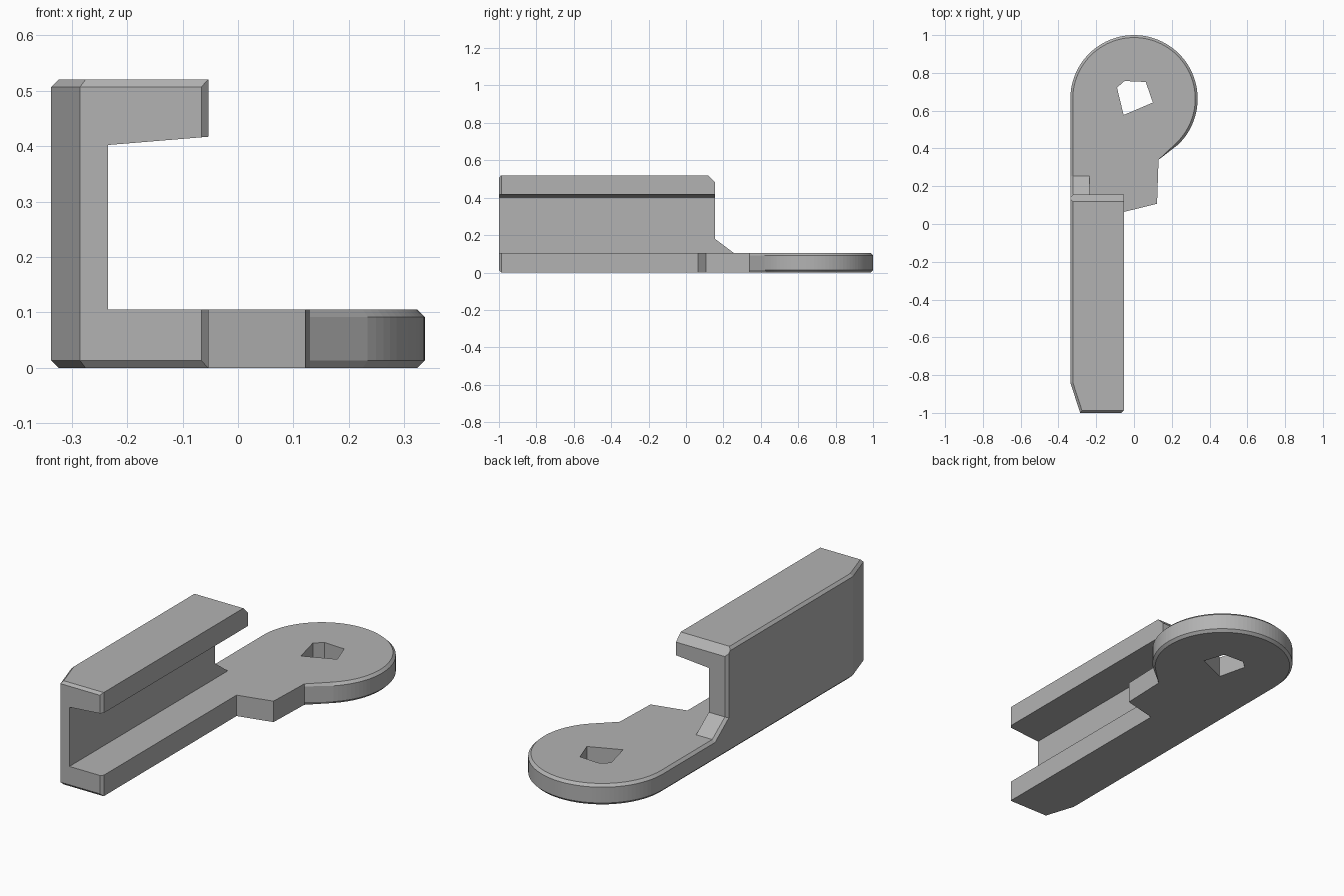
import bpy, bmesh, math
from mathutils import Vector

if "Cube" in bpy.data.objects:
    bpy.data.objects.remove(bpy.data.objects["Cube"])

grey = bpy.data.materials.new("grey")
grey.diffuse_color = (0.45, 0.45, 0.45, 1)
grey.use_nodes = True
grey.node_tree.nodes["Principled BSDF"].inputs["Base Color"].default_value = grey.diffuse_color


def cut(bm, point, normal):
    """Slice off everything on the normal side of a plane and cap the opening."""
    geom = bm.verts[:] + bm.edges[:] + bm.faces[:]
    bmesh.ops.bisect_plane(bm, geom=geom, plane_co=point, plane_no=Vector(normal).normalized(),
                           clear_outer=True, dist=1e-6)
    bmesh.ops.holes_fill(bm, edges=[e for e in bm.edges if e.is_boundary], sides=0)


def loft(rings):
    """Skin equal-length rings of points and cap both ends."""
    bm = bmesh.new()
    rows = [[bm.verts.new(p) for p in ring] for ring in rings]
    n = len(rows[0])
    for a, b in zip(rows, rows[1:]):
        for i in range(n):
            j = (i + 1) % n
            bm.faces.new((a[i], a[j], b[j], b[i]))
    bm.faces.new(rows[0][::-1])
    bm.faces.new(rows[-1])
    return bm


def finish(bm, name):
    bmesh.ops.recalc_face_normals(bm, faces=bm.faces[:])
    me = bpy.data.meshes.new(name)
    bm.to_mesh(me)
    bm.free()
    me.materials.append(grey)
    ob = bpy.data.objects.new(name, me)
    bpy.context.collection.objects.link(ob)
    return ob


L, R, B = -0.337, -0.053, 0.013      # left side, right edge of rail, bevel size
H, T, REAR = 0.52, 0.105, 0.155      # total height, plate thickness, rail rear end

# C-shaped rail
profile = [(L, B), (L + B, 0), (R, 0), (R, T), (-0.235, T), (-0.235, 0.402),
           (R, 0.417), (R, H), (L + B, H), (L, H - B)]
bm = loft([[(x, y, z) for x, z in profile] for y in (-1, REAR)])
side = Vector((-0.16, -0.052, 0)).normalized()          # long front-left corner cut
cut(bm, (L, -0.84, 0), side)
cut(bm, (L, -0.84, H - B), side + Vector((0, 0, 1)))
cut(bm, (L, -0.84, B), side - Vector((0, 0, 1)))
cut(bm, (0, -1, H - B), (0, -1, 0.9))                   # front edge bevels
cut(bm, (0, -1, B), (0, -1, -0.9))
cut(bm, (R - B, -1, 0), (1, -1, 0))
cut(bm, (0, REAR, 0.483), (0, 1, 1))                    # rear top bevel
cut(bm, (L + B, REAR, 0), (-1, 1, 0))
rail = finish(bm, "bracket")

# Plate with round head and side nose: (x, y, bevel)
CY, RAD, N = 0.663, 0.337, 64
outline = [(L, 0.05, B), (-0.2, 0.03, 0), (R - 0.02, 0.06, 0), (R, 0.064, 0),
           (0.122, 0.107, 0), (0.13, 0.34, 0)]
a0, a1 = math.radians(-46), math.pi
for i in range(N + 1):
    a = a0 + (a1 - a0) * i / N
    outline.append((RAD * math.cos(a), CY + RAD * math.sin(a), B))


def ring(z, inset):
    pts = []
    for x, y, b in outline:
        d = Vector((x, max(y - CY, 0) if x < -0.33 else y - CY)).normalized() * b * inset
        pts.append((x - d.x, y - d.y, z))
    return pts


plate = finish(loft([ring(0, 1), ring(B, 0), ring(T - B, 0), ring(T, 1)]), "plate")

# Sloped gusset behind the wall
section = [(0.1, 0.05), (0.255, 0.05), (0.255, T), (REAR, 0.18), (0.1, 0.18)]
bm = loft([[(x, y, z) for y, z in section] for x in (L, -0.235)])
cut(bm, (L + B, REAR, 0.18), (-1, 0.6, 0.8))
gusset = finish(bm, "gusset")

# Five-sided hole
hole_pts = [(-0.05, 0.757), (-0.09, 0.722), (-0.055, 0.577), (0.1, 0.643), (0.062, 0.752)]
hole = finish(loft([[(x, y, z) for x, y in hole_pts] for z in (-0.1, 0.3)]), "hole_cutter")

# Merge into one solid
for other, op in ((plate, 'UNION'), (gusset, 'UNION'), (hole, 'DIFFERENCE')):
    other.hide_render = True
    m = rail.modifiers.new(other.name, 'BOOLEAN')
    m.operation, m.solver, m.object = op, 'EXACT', other
dg = bpy.context.evaluated_depsgraph_get()
rail.data = bpy.data.meshes.new_from_object(rail.evaluated_get(dg))
rail.modifiers.clear()
for other in (plate, gusset, hole):
    bpy.data.objects.remove(other)
rail.data.materials.clear()
rail.data.materials.append(grey)
for p in rail.data.polygons:
    p.material_index = 0
